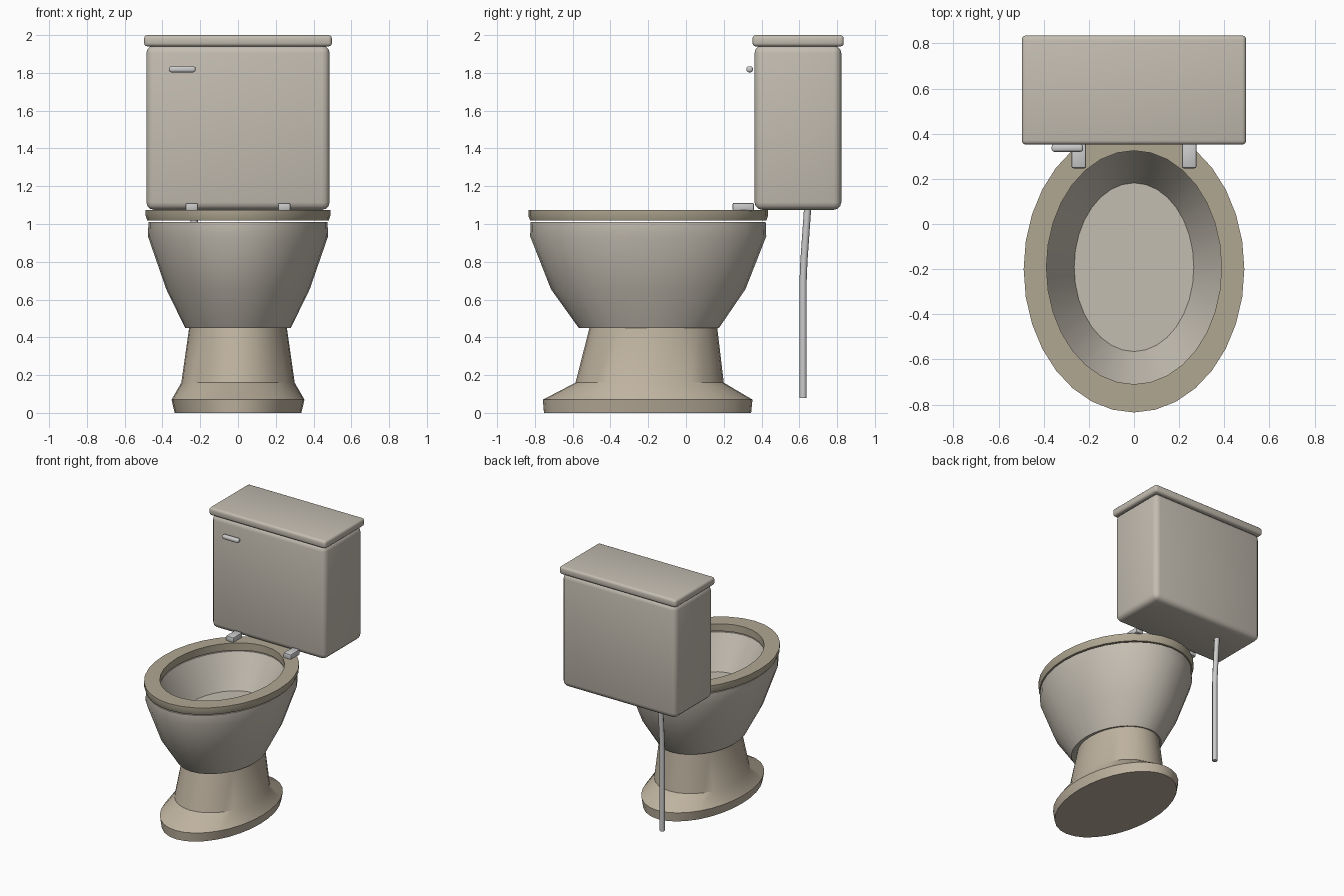
import bpy, bmesh, math
from mathutils import Vector

if "Cube" in bpy.data.objects:
    bpy.data.objects.remove(bpy.data.objects["Cube"])

SEG = 32


def material(name, rgb):
    m = bpy.data.materials.new(name)
    m.diffuse_color = (*rgb, 1)
    m.use_nodes = True
    m.node_tree.nodes["Principled BSDF"].inputs["Base Color"].default_value = m.diffuse_color
    return m


PORCELAIN = material("porcelain", (0.55, 0.51, 0.44))
STAINED = material("stained_porcelain", (0.52, 0.45, 0.35))
SEAT = material("seat_plastic", (0.44, 0.39, 0.29))


def finish(name, bm, mat=None):
    bmesh.ops.recalc_face_normals(bm, faces=bm.faces)
    me = bpy.data.meshes.new(name)
    bm.to_mesh(me)
    bm.free()
    ob = bpy.data.objects.new(name, me)
    bpy.context.collection.objects.link(ob)
    if mat:
        me.materials.append(mat)
    bpy.ops.object.select_all(action='DESELECT')
    bpy.context.view_layer.objects.active = ob
    ob.select_set(True)
    bpy.ops.object.shade_smooth_by_angle(angle=math.radians(32))
    return ob


def oval_loft(name, rings, mat, closed=False):
    """Skin oval rings given as (half width, front y, back y, z)."""
    bm = bmesh.new()
    loops = []
    for rx, y0, y1, z in rings:
        cy, ry = (y0 + y1) / 2, (y1 - y0) / 2
        loops.append([bm.verts.new((rx * math.cos(a), cy + ry * math.sin(a), z))
                      for a in (2 * math.pi * i / SEG for i in range(SEG))])
    pairs = list(zip(loops, loops[1:]))
    if closed:
        pairs.append((loops[-1], loops[0]))
    for a, b in pairs:
        for i in range(SEG):
            j = (i + 1) % SEG
            bm.faces.new((a[i], a[j], b[j], b[i]))
    if not closed:
        bm.faces.new(loops[0])
        bm.faces.new(loops[-1])
    return finish(name, bm, mat)


def rounded_box(name, lo, hi, bevel, segs, mat=None):
    bm = bmesh.new()
    bmesh.ops.create_cube(bm, size=1)
    lo, hi = Vector(lo), Vector(hi)
    bmesh.ops.scale(bm, vec=hi - lo, verts=bm.verts)
    bmesh.ops.translate(bm, vec=(lo + hi) / 2, verts=bm.verts)
    bmesh.ops.bevel(bm, geom=bm.edges[:], offset=bevel, segments=segs,
                    profile=0.5, affect='EDGES')
    return finish(name, bm, mat)


# Flared foot and neck
oval_loft("pedestal", [
    (0.335, -0.752, 0.345, 0.0),
    (0.352, -0.758, 0.352, 0.07),
    (0.30, -0.585, 0.20, 0.16),
    (0.258, -0.51, 0.165, 0.455),
], STAINED)

# Bowl: outside wall, rim, inside wall, floor
oval_loft("bowl", [
    (0.28, -0.568, 0.175, 0.45),
    (0.38, -0.715, 0.315, 0.655),
    (0.477, -0.825, 0.425, 0.935),
    (0.474, -0.823, 0.422, 1.01),
    (0.392, -0.712, 0.327, 1.01),
    (0.265, -0.565, 0.182, 0.77),
], PORCELAIN)

# Seat ring
oval_loft("seat", [
    (0.39, -0.71, 0.325, 1.018),
    (0.48, -0.825, 0.425, 1.018),
    (0.489, -0.835, 0.435, 1.045),
    (0.489, -0.835, 0.435, 1.075),
    (0.388, -0.71, 0.325, 1.075),
], SEAT, closed=True)

# Seat hinges
for side, s in (("left", -1), ("right", 1)):
    a, b = sorted((s * 0.212, s * 0.277))
    rounded_box("hinge_" + side, (a, 0.247, 1.07), (b, 0.36, 1.112), 0.008, 2)

# Tank and lid
rounded_box("tank", (-0.485, 0.363, 1.075), (0.485, 0.822, 1.945), 0.04, 3, PORCELAIN)
rounded_box("tank_lid", (-0.497, 0.352, 1.94), (0.497, 0.835, 2.0), 0.018, 3, PORCELAIN)

# Flush handle
rounded_box("flush_handle", (-0.365, 0.32, 1.803), (-0.225, 0.354, 1.835), 0.012, 3)

# Water supply pipe
cu = bpy.data.curves.new("supply_pipe", 'CURVE')
cu.dimensions = '3D'
cu.bevel_depth = 0.019
cu.bevel_resolution = 2
cu.use_fill_caps = True
path = [(0.62, 0.08), (0.62, 0.70), (0.624, 0.80), (0.644, 1.085)]
sp = cu.splines.new('POLY')
sp.points.add(len(path) - 1)
for p, (y, z) in zip(sp.points, path):
    p.co = (-0.232, y, z, 1)
pipe = bpy.data.objects.new("supply_pipe", cu)
bpy.context.collection.objects.link(pipe)
